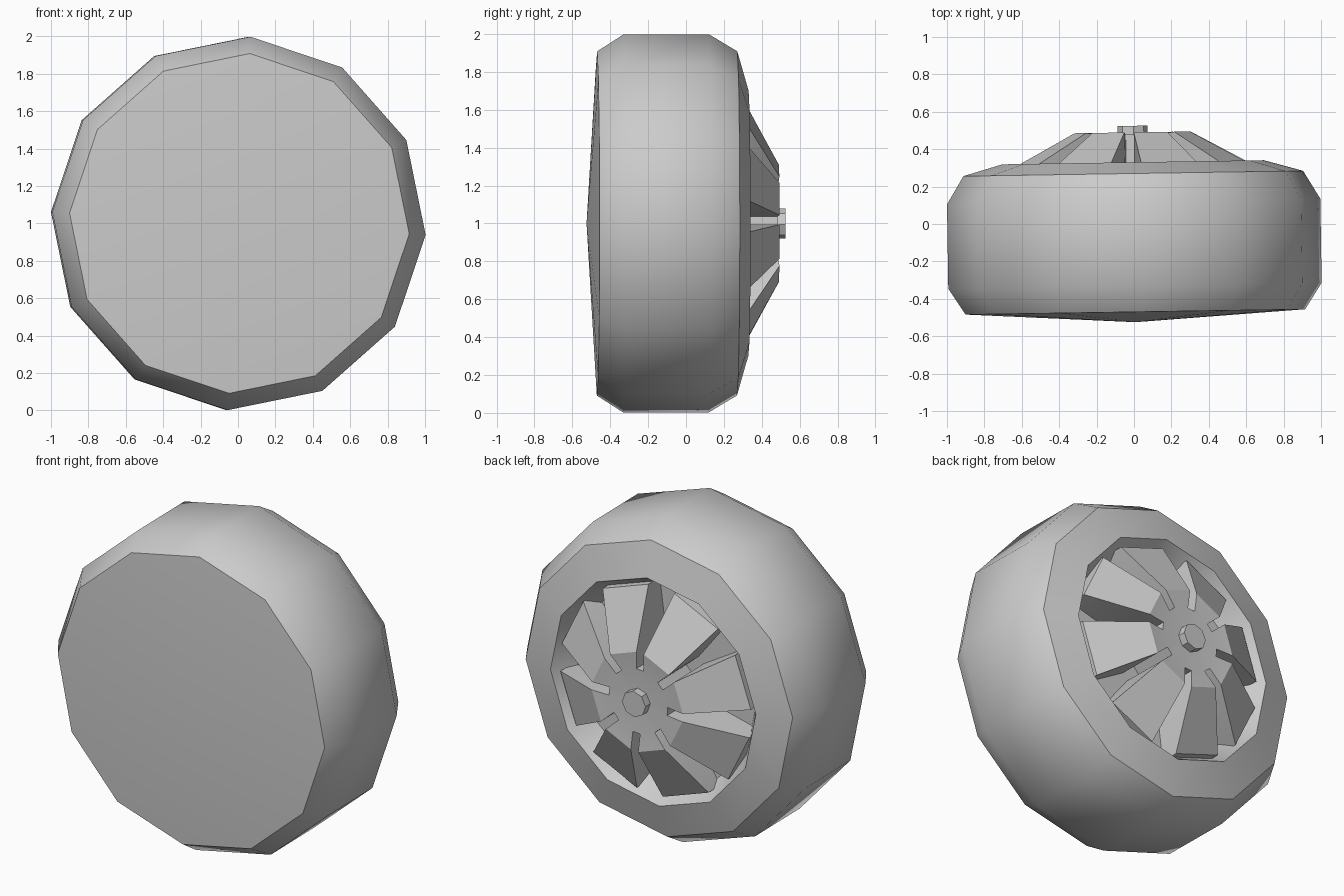
import bpy, bmesh
from math import sin, cos, radians, asin, degrees
from mathutils import Matrix

old = bpy.data.objects.get("Cube")
if old:
    bpy.data.objects.remove(old, do_unlink=True)

grey = bpy.data.materials.new("plain_grey")
grey.use_nodes = True
COLOUR = (0.6, 0.6, 0.6, 1)
grey.diffuse_color = COLOUR
grey.node_tree.nodes["Principled BSDF"].inputs["Base Color"].default_value = COLOUR

# The whole wheel toes in slightly about the vertical axis
PLACE = Matrix.Translation((0, 0, 1)) @ Matrix.Rotation(radians(0.9), 4, "Z")


def point(r, y, deg):
    """Point around the axle; the angle runs from up towards +x."""
    return (r * sin(radians(deg)), y, r * cos(radians(deg)))


def finish(bm, name, angle):
    bmesh.ops.recalc_face_normals(bm, faces=bm.faces)
    bm.transform(PLACE)
    mesh = bpy.data.meshes.new(name)
    bm.to_mesh(mesh)
    bm.free()
    mesh.materials.append(grey)
    obj = bpy.data.objects.new(name, mesh)
    bpy.context.scene.collection.objects.link(obj)
    bpy.ops.object.select_all(action="DESELECT")
    bpy.context.view_layer.objects.active = obj
    obj.select_set(True)
    bpy.ops.object.shade_smooth_by_angle(angle=radians(angle))


def lathe(name, profile, sides, start, angle):
    """Spin (radius, y) points around the axle; zero radius makes a pole."""
    bm = bmesh.new()
    rings = []
    for r, y in profile:
        if r == 0:
            rings.append([bm.verts.new((0, y, 0))] * sides)
        else:
            rings.append([bm.verts.new(point(r, y, start + 360 * i / sides))
                          for i in range(sides)])
    for a, b in zip(rings, rings[1:]):
        for i in range(sides):
            j = (i + 1) % sides
            bm.faces.new(dict.fromkeys((a[i], a[j], b[j], b[i])))
    finish(bm, name, angle)


# Tyre with closed front and a recess at the back
lathe("tyre", [(0, -0.525), (0.91, -0.47), (1, -0.33), (1, 0.12), (0.91, 0.27),
               (0.70, 0.33), (0.61, 0.19), (0, 0.19)], 12, 3.5, 40)

# Hub with eight sloping spokes, parted by slots
SPOKES, TURN, SLOT = 8, -3.5, 0.025
bm = bmesh.new()
centre = bm.verts.new((0, 0.475, 0))
sectors = []
for k in range(SPOKES):
    mid = TURN + 360 * (k + 0.5) / SPOKES
    rows = []
    for r, y, half in ((0.20, 0.48, 22.5 - degrees(asin(SLOT / 0.20))),
                       (0.31, 0.49, 22.5 - degrees(asin(SLOT / 0.31))),
                       (0.65, 0.305, 14.7)):
        rows.append([bm.verts.new(point(r, y, mid + s * half)) for s in (-1, 1)])
    for a, b in zip(rows, rows[1:]):
        bm.faces.new((a[0], a[1], b[1], b[0]))
    bm.faces.new((centre, rows[0][0], rows[0][1]))
    sectors.append(rows[0])
for a, b in zip(sectors, sectors[1:] + sectors[:1]):
    bm.faces.new((centre, a[1], b[0]))
bmesh.ops.recalc_face_normals(bm, faces=bm.faces)
sides = bmesh.ops.extrude_edge_only(bm, edges=[e for e in bm.edges if e.is_boundary])
for v in sides["geom"]:
    if isinstance(v, bmesh.types.BMVert):
        v.co.y = 0.18
finish(bm, "spoked_hub", 25)

# Axle nut
lathe("axle_nut", [(0.08, 0.45), (0.08, 0.525), (0, 0.525)], 8, 3.5, 30)
